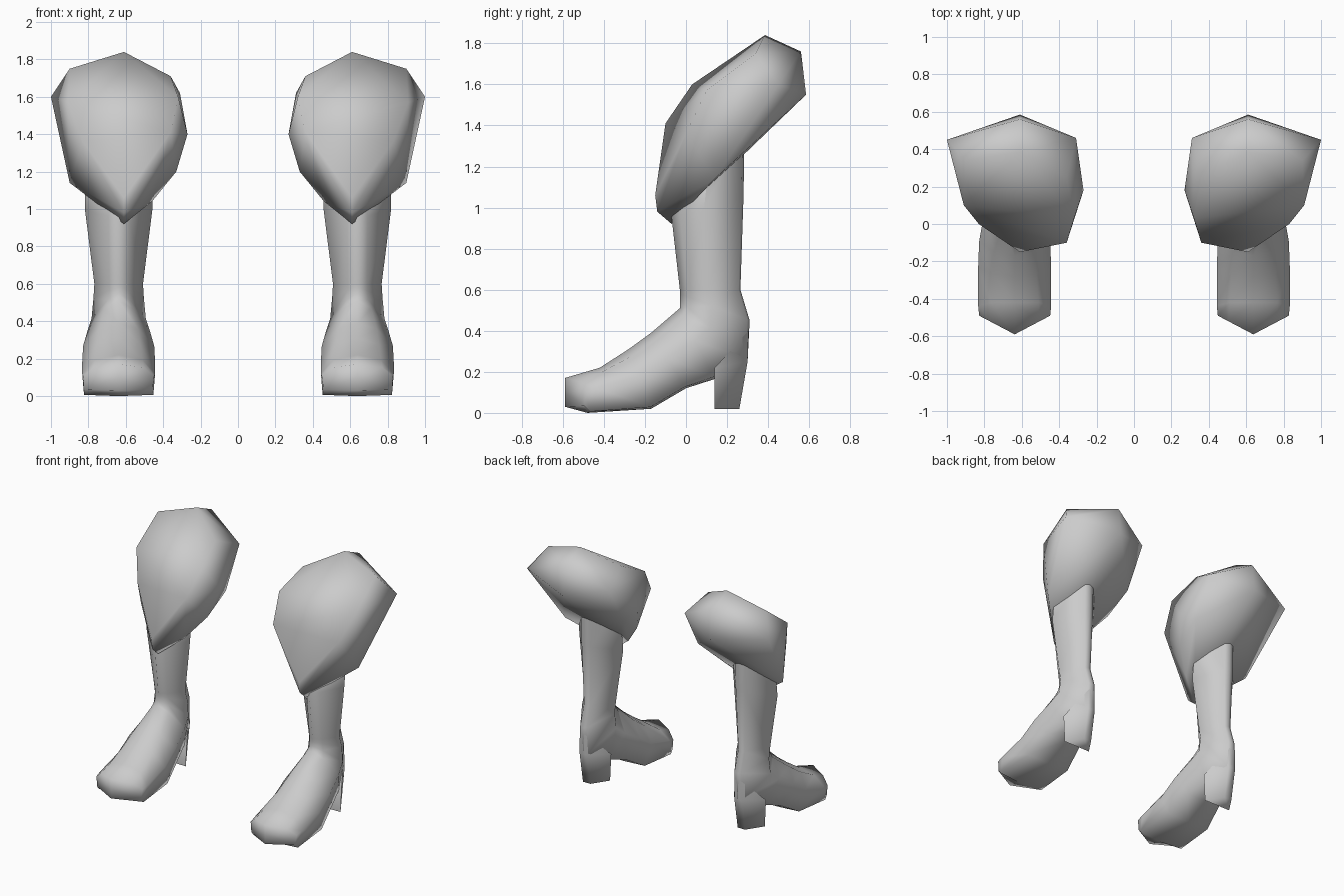
import bpy, bmesh, math

cube = bpy.data.objects.get("Cube")
if cube:
    bpy.data.objects.remove(cube, do_unlink=True)

grey = bpy.data.materials.new("plain_grey")
grey.use_nodes = True
COLOUR = (0.6, 0.6, 0.6, 1)
grey.diffuse_color = COLOUR
grey.node_tree.nodes["Principled BSDF"].inputs["Base Color"].default_value = COLOUR


def finish(bm, name, angle):
    """Turn a bmesh into a smooth-shaded object."""
    bmesh.ops.recalc_face_normals(bm, faces=bm.faces[:])
    mesh = bpy.data.meshes.new(name)
    bm.to_mesh(mesh)
    bm.free()
    mesh.materials.append(grey)
    for poly in mesh.polygons:
        poly.use_smooth = True
    mesh.set_sharp_from_angle(angle=math.radians(angle))
    obj = bpy.data.objects.new(name, mesh)
    bpy.context.collection.objects.link(obj)


def hull(name, points, side, angle):
    """Faceted solid wrapped round its corner points."""
    bm = bmesh.new()
    for x, y, z in points:
        bm.verts.new((side * x, y, z))
    result = bmesh.ops.convex_hull(bm, input=bm.verts[:])
    inside = [v for v in result["geom_interior"] if isinstance(v, bmesh.types.BMVert)]
    bmesh.ops.delete(bm, geom=inside, context="VERTS")
    finish(bm, name, angle)


def loft(name, stations, centre, side, angle):
    """Skin eight-sided rings, each spanning an upper and a lower point."""
    bm = bmesh.new()
    rings = []
    for (y0, z0), (y1, z1), half, shoulder, back, setback in stations:
        right = [(0.12, shoulder), (0.45, 1.0), (0.97, back)]
        section = [(0, 0)] + right + [(1, 0)] + [(t, -w) for t, w in reversed(right)]
        rings.append([bm.verts.new((side * (centre + w * half),
                                    y0 + (y1 - y0) * t + setback * abs(w),
                                    z0 + (z1 - z0) * t)) for t, w in section])
    for a, b in zip(rings, rings[1:]):
        for i in range(len(a)):
            j = (i + 1) % len(a)
            bm.faces.new((a[i], a[j], b[j], b[i]))
    # Close both ends with a fan round the middle of the ring
    for ring in (rings[0], rings[-1]):
        middle = bm.verts.new((ring[0].co + ring[4].co) / 2)
        for i in range(len(ring)):
            bm.faces.new((ring[i], ring[(i + 1) % len(ring)], middle))
    finish(bm, name, angle)


# Upper point, lower point, half width, shoulder, back width, side setback
BOOT = [
    ((-0.59, 0.17), (-0.59, 0.03), 0.19, 0.7, 0.95, 0.10),
    ((-0.42, 0.22), (-0.48, 0.00), 0.195, 0.65, 0.95, 0.01),
    ((-0.28, 0.31), (-0.17, 0.02), 0.195, 0.6, 0.9, 0),
    ((-0.17, 0.39), (0.00, 0.12), 0.19, 0.55, 0.75, 0),
    ((-0.03, 0.51), (0.14, 0.165), 0.165, 0.45, 0.6, 0),
    ((-0.03, 0.55), (0.30, 0.25), 0.145, 0.4, 0.25, 0),
    ((-0.03, 0.58), (0.31, 0.45), 0.135, 0.4, 0.2, 0),
    ((-0.03, 0.60), (0.265, 0.60), 0.13, 0.4, 0.2, 0),
    ((-0.07, 0.95), (0.28, 1.05), 0.18, 0.3, 0.2, 0),
    ((0.00, 1.35), (0.285, 1.35), 0.18, 0.3, 0.2, 0),
]

# Wedge with a narrow back edge
HEEL = [(0.64 + s * w, y, z) for s in (-1, 1) for w, y, z in (
    (0.11, 0.14, 0.02), (0.03, 0.26, 0.02), (0.12, 0.14, 0.22),
    (0.03, 0.30, 0.25), (0.025, 0.305, 0.40))]

PAD = [
    # Front rim from the lower tip up the inner side to the crown
    (0.61, -0.07, 0.92), (0.61, -0.14, 0.98), (0.61, -0.15, 1.06),
    (0.36, -0.10, 1.41), (0.32, 0.03, 1.60), (0.36, 0.25, 1.71),
    (0.61, 0.385, 1.84),
    # Front rim down the outer side
    (0.90, 0.34, 1.75), (0.91, 0.10, 1.57), (0.83, 0.00, 1.36),
    # Outer side
    (1.00, 0.45, 1.60), (0.90, 0.14, 1.14),
    # Back and its lower edge
    (0.61, 0.56, 1.76), (0.61, 0.585, 1.55), (0.80, 0.28, 1.27), (0.31, 0.30, 1.33),
    # Inner side
    (0.31, 0.46, 1.62), (0.27, 0.18, 1.40), (0.33, 0.11, 1.20), (0.46, 0.02, 1.04),
]

for label, side in (("left", 1), ("right", -1)):
    loft(label + "_boot_and_shin", BOOT, 0.638, side, 85)
    hull(label + "_heel", HEEL, side, 85)
    hull(label + "_knee_pad", PAD, side, 85)
